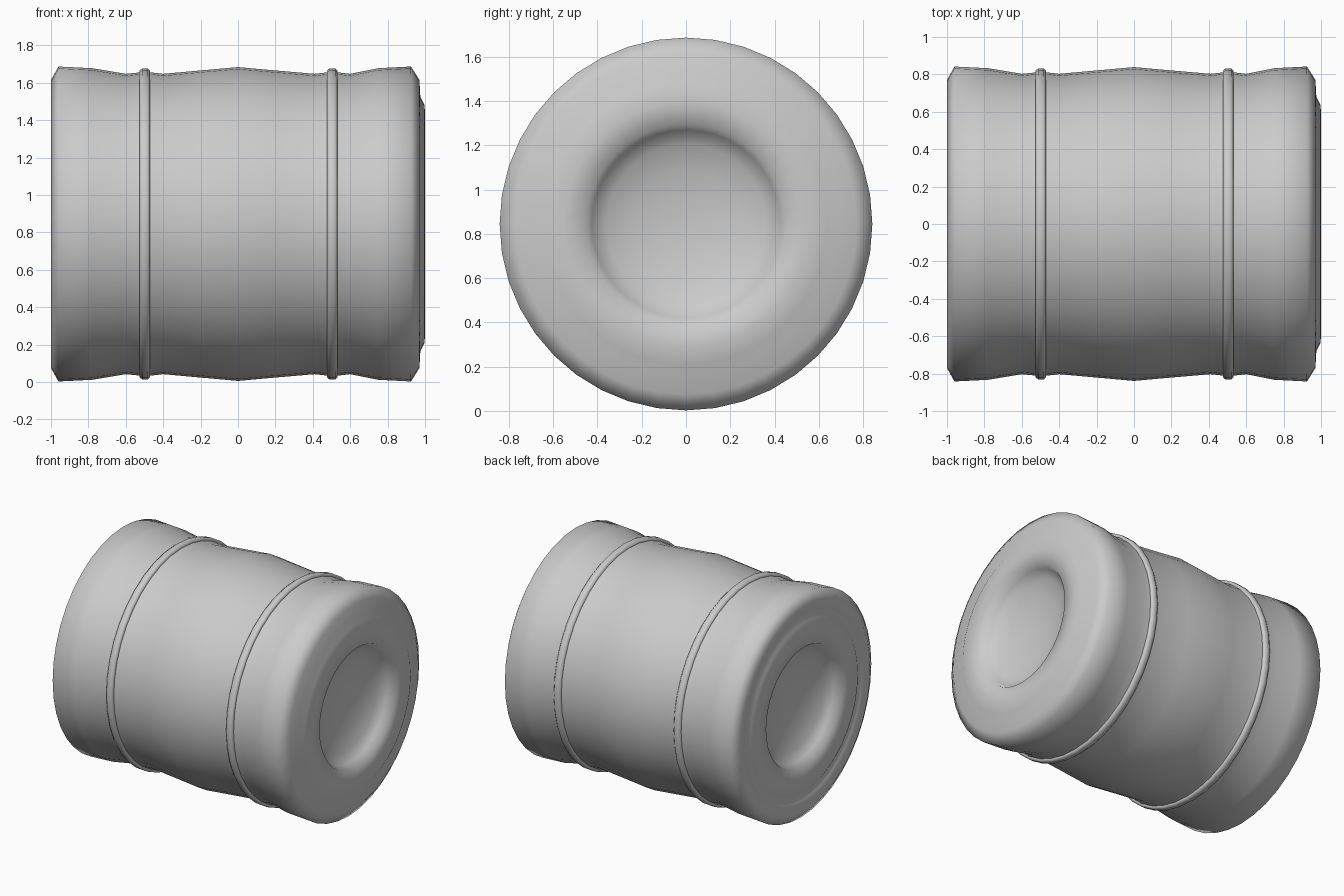
import bpy, bmesh, math

if "Cube" in bpy.data.objects:
    bpy.data.objects.remove(bpy.data.objects["Cube"])

SEGMENTS = 40
AXIS_Z = 0.845


def lathe(name, profile, closed=False):
    """Spin (x, radius) points around the horizontal x axis."""
    bm = bmesh.new()
    rings = []
    for x, r in profile:
        if r == 0:
            rings.append([bm.verts.new((x, 0, AXIS_Z))] * SEGMENTS)
            continue
        rings.append([bm.verts.new((x, r * math.sin(a), AXIS_Z + r * math.cos(a)))
                      for a in (2 * math.pi * i / SEGMENTS for i in range(SEGMENTS))])
    pairs = list(zip(rings, rings[1:]))
    if closed:
        pairs.append((rings[-1], rings[0]))
    for a, b in pairs:
        for i in range(SEGMENTS):
            j = (i + 1) % SEGMENTS
            bm.faces.new(dict.fromkeys((a[i], b[i], b[j], a[j])))
    bmesh.ops.recalc_face_normals(bm, faces=bm.faces)
    mesh = bpy.data.meshes.new(name)
    bm.to_mesh(mesh)
    bm.free()
    mesh.shade_smooth()
    obj = bpy.data.objects.new(name, mesh)
    bpy.context.collection.objects.link(obj)
    return obj


# Dished end: depth below the end plane and radius, from the centre outwards
dish = [(0.15, 0), (0.145, 0.12), (0.125, 0.25), (0.09, 0.36), (0.05, 0.425), (0.0, 0.45)]

left_end = [(-0.985 + d, r) for d, r in dish] + [
    (-0.988, 0.55), (-0.988, 0.64), (-0.97, 0.67), (-0.98, 0.70)]
right_end = [(0.975, 0.68), (0.998, 0.635), (1.0, 0.55)] + [
    (0.998 - d, r) for d, r in reversed(dish)]

# Side wall with a swelling at the middle and at both ends
wall = [(-1.0, 0.77), (-0.96, 0.842), (-0.78, 0.833), (-0.60, 0.803),
        (-0.53, 0.81), (-0.46, 0.81), (-0.40, 0.803), (-0.20, 0.821),
        (0.0, 0.839), (0.20, 0.821), (0.41, 0.803), (0.47, 0.81),
        (0.54, 0.81), (0.60, 0.803), (0.75, 0.833), (0.925, 0.842), (0.97, 0.77)]
lathe("barrel_body", left_end + wall + right_end)

# Raised hoops around the two waists
for name, x in (("left_hoop", -0.497), ("right_hoop", 0.505)):
    lathe(name, [(x - 0.03, 0.79), (x - 0.03, 0.82), (x - 0.015, 0.831),
                 (x + 0.015, 0.831), (x + 0.026, 0.82), (x + 0.026, 0.79)], closed=True)
